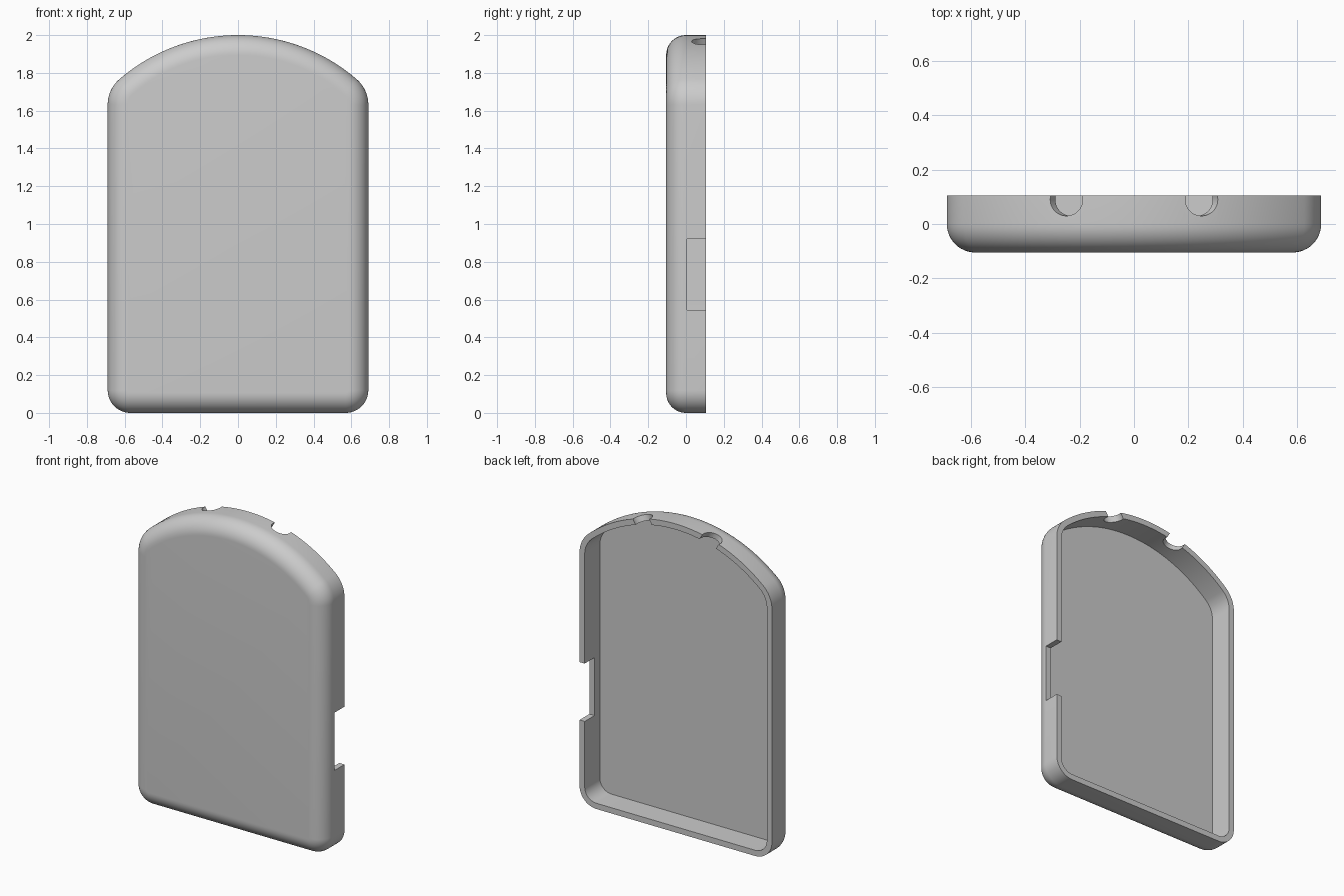
import bpy, bmesh
from math import sin, cos, pi, asin, sqrt
from mathutils import Matrix

cube = bpy.data.objects.get("Cube")
if cube:
    bpy.data.objects.remove(cube)

HALF_W, HALF_D, HEIGHT = 0.69, 0.105, 2.0
WALL, FLOOR_Y, EDGE_R = 0.037, -0.05, 0.105
LOW_R, HIGH_R, ARCH_R = 0.12, 0.18, 0.962
ARCH_Z = HEIGHT - ARCH_R
HIGH_X = HALF_W - HIGH_R
HIGH_Z = ARCH_Z + sqrt((ARCH_R - HIGH_R) ** 2 - HIGH_X ** 2)
ARCH_A = asin(HIGH_X / (ARCH_R - HIGH_R))

grey = bpy.data.materials.new("light grey plastic")
grey.use_nodes = True
grey.diffuse_color = (0.6, 0.6, 0.6, 1)
grey.node_tree.nodes["Principled BSDF"].inputs["Base Color"].default_value = (0.6, 0.6, 0.6, 1)


def arc(cx, cz, r, a0, a1, n):
    steps = [a0 + (a1 - a0) * i / n for i in range(n + 1)]
    return [(cx + r * cos(a), cz + r * sin(a)) for a in steps]


def outline(inset):
    """Arched outline, moved inwards by the inset."""
    low, high, arch = LOW_R - inset, HIGH_R - inset, ARCH_R - inset
    right = arc(HALF_W - LOW_R, LOW_R, low, -pi / 2, 0, 12)
    right += arc(HIGH_X, HIGH_Z, high, 0, pi / 2 - ARCH_A, 12)
    top = arc(0, ARCH_Z, arch, pi / 2 - ARCH_A, pi / 2 + ARCH_A, 48)[1:-1]
    return right + top + [(-x, z) for x, z in reversed(right)]


def make_object(name, bm):
    bmesh.ops.recalc_face_normals(bm, faces=bm.faces)
    mesh = bpy.data.meshes.new(name)
    bm.to_mesh(mesh)
    bm.free()
    mesh.materials.append(grey)
    ob = bpy.data.objects.new(name, mesh)
    bpy.context.collection.objects.link(ob)
    return ob


# Shell: rounded front edge, straight sides, back rim and pocket
levels = []
for i in range(13):
    t = pi / 2 * (1 - i / 12)
    levels.append((EDGE_R * (1 - cos(t)), -HALF_D + EDGE_R * (1 - sin(t))))
levels += [(0, HALF_D), (WALL, HALF_D), (WALL, FLOOR_Y)]

bm = bmesh.new()
rings = [[bm.verts.new((x, y, z)) for x, z in outline(d)] for d, y in levels]
for a, b in zip(rings, rings[1:]):
    for i in range(len(a)):
        j = (i + 1) % len(a)
        bm.faces.new((a[i], a[j], b[j], b[i]))
bm.faces.new(rings[0])
bm.faces.new(rings[-1])
shell = make_object("case_shell", bm)

# Side notch cutter
bm = bmesh.new()
bmesh.ops.create_cube(bm, size=1, matrix=Matrix.Translation((HALF_W, 0.105, 0.7325))
                      @ Matrix.Diagonal((0.2, 0.2, 0.375, 1)))
cutters = [make_object("notch_cutter", bm)]

# Two round hole cutters, leaning outwards through the arch
for side in (-1, 1):
    z = ARCH_Z + sqrt(ARCH_R ** 2 - 0.25 ** 2)
    bm = bmesh.new()
    bmesh.ops.create_cone(bm, cap_ends=True, segments=48, radius1=0.06, radius2=0.06, depth=0.3,
                          matrix=Matrix.Translation((side * 0.25, 0.09, z))
                          @ Matrix.Rotation(side * pi / 6, 4, 'Y'))
    cutters.append(make_object("hole_cutter", bm))

bpy.ops.object.select_all(action='DESELECT')
bpy.context.view_layer.objects.active = shell
shell.select_set(True)
for cutter in cutters:
    cutter.hide_render = True
    mod = shell.modifiers.new("cut", 'BOOLEAN')
    mod.operation, mod.solver, mod.object = 'DIFFERENCE', 'EXACT', cutter
    bpy.ops.object.modifier_apply(modifier=mod.name)
    bpy.data.objects.remove(cutter)

bpy.ops.object.shade_smooth_by_angle(angle=pi / 6)
